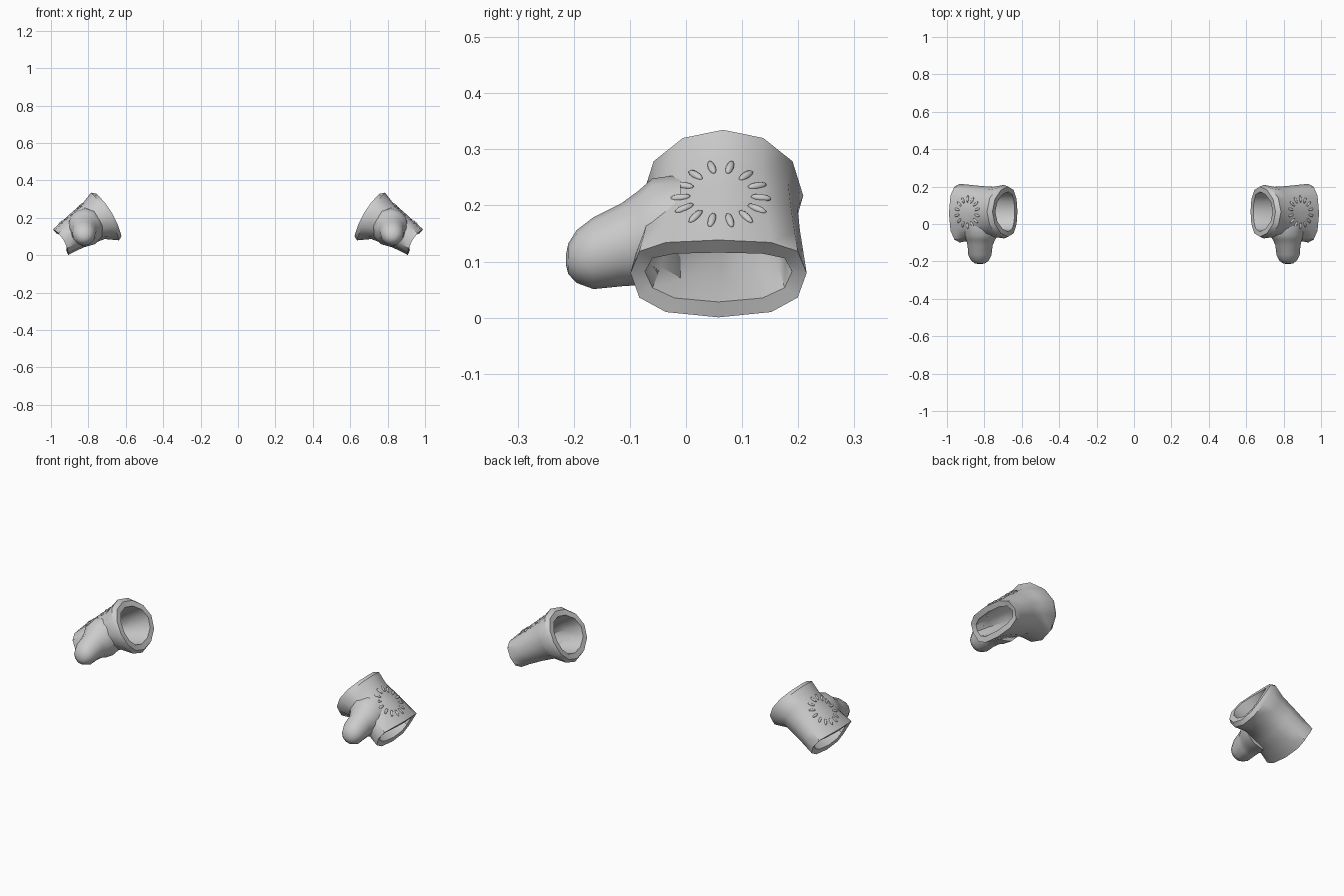
import bpy, bmesh, math
from mathutils import Vector, Matrix
from mathutils.bvhtree import BVHTree

if "Cube" in bpy.data.objects:
    bpy.data.objects.remove(bpy.data.objects["Cube"])

grey = bpy.data.materials.new("light grey")
grey.diffuse_color = (0.6, 0.6, 0.6, 1)
grey.use_nodes = True
grey.node_tree.nodes["Principled BSDF"].inputs["Base Color"].default_value = grey.diffuse_color

N = 12
ORIGIN = Vector((0.69, 0, 0.215))      # middle of the wrist opening
AXIS = Vector((0.862, 0, -0.507))      # wrist to fingers
UP = Vector((0.507, 0, 0.862))         # out of the back of the hand
# each ring: along axis, up offset, up radius, y centre, y radius, squareness
OUTER = [(0.0, 0, .132, .066, .134, 2.0), (.022, .004, .148, .066, .143, 2.0),
         (.085, .014, .113, .065, .134, 2.1), (.16, .014, .100, .062, .141, 2.3),
         (.24, .010, .087, .060, .150, 2.5), (.297, .006, .080, .058, .157, 2.7)]
INNER = [(.292, .006, .051, .058, .131, 2.7), (.22, .010, .060, .060, .118, 2.4),
         (.10, .012, .082, .064, .104, 2.1), (0.0, 0, .102, .066, .106, 2.0)]


def ring(t, v0, rv, yc, ry, p):
    pts = []
    for i in range(N):
        a = 2 * math.pi * i / N
        c, s = math.cos(a), math.sin(a)
        y = yc + ry * math.copysign(abs(c) ** (2 / p), c)
        v = v0 + rv * math.copysign(abs(s) ** (2 / p), s)
        q = ORIGIN + AXIS * (t - 0.02 * c * c) + UP * v
        pts.append(Vector((q.x, y, q.z)))
    return pts


def loft(rings, closed):
    """Skin a list of rings, looped into a tube or capped."""
    bm = bmesh.new()
    rows = [[bm.verts.new(p) for p in r] for r in rings]
    n = len(rows[0])
    for k in range(len(rows) if closed else len(rows) - 1):
        a, b = rows[k], rows[(k + 1) % len(rows)]
        for i in range(n):
            j = (i + 1) % n
            bm.faces.new((a[i], a[j], b[j], b[i]))
    if not closed:
        bm.faces.new(rows[0])
        bm.faces.new(rows[-1])
    bmesh.ops.recalc_face_normals(bm, faces=bm.faces)
    return bm


def finish(bm, name, side, angle=40):
    if side < 0:
        bmesh.ops.scale(bm, vec=(-1, 1, 1), verts=bm.verts)
        bmesh.ops.reverse_faces(bm, faces=bm.faces)
    me = bpy.data.meshes.new(name)
    bm.to_mesh(me)
    bm.free()
    ob = bpy.data.objects.new(name, me)
    bpy.context.collection.objects.link(ob)
    me.materials.append(grey)
    bpy.ops.object.select_all(action='DESELECT')
    ob.select_set(True)
    bpy.context.view_layer.objects.active = ob
    bpy.ops.object.shade_smooth_by_angle(angle=math.radians(angle))
    return ob


def thumb_mesh():
    # y, x, z, x radius, z radius from root to tip
    path = [(-.01, .815, .150, .100, .105), (-.06, .817, .150, .092, .098),
            (-.085, .820, .142, .077, .084), (-.115, .823, .130, .067, .074),
            (-.165, .824, .115, .062, .064), (-.195, .824, .109, .048, .047),
            (-.210, .824, .105, .028, .027), (-.214, .824, .103, .008, .008)]
    return loft([[Vector((x + rx * math.cos(2 * math.pi * i / N), y,
                          z + rz * math.sin(2 * math.pi * i / N)))
                  for i in range(N)] for y, x, z, rx, rz in path], False)


def petal_ring(tree):
    bm = bmesh.new()
    for i in range(14):
        a = 2 * math.pi * (i + 0.5) / 14
        out = AXIS * math.cos(a) + Vector((0, 1, 0)) * math.sin(a)
        start = ORIGIN + AXIS * .172 + Vector((0, .062, 0)) + UP * .3 + out * .072
        hit, normal, _, _ = tree.ray_cast(start, -UP)
        if hit is None:
            continue
        if normal.dot(UP) < 0:
            normal = -normal
        lx = (out - normal * out.dot(normal)).normalized()
        ly = normal.cross(lx)
        m = Matrix((lx, ly, normal)).transposed().to_4x4()
        m.translation = hit
        bmesh.ops.create_uvsphere(bm, u_segments=10, v_segments=6, radius=1,
                                  matrix=m @ Matrix.Diagonal((.019, .007, .006, 1)))
    return bm


for side, label in ((1, "right"), (-1, "left")):
    # hollow sleeve with thick rims
    bm = loft([ring(*r) for r in OUTER + INNER], True)
    tree = BVHTree.FromBMesh(bm)
    finish(bm, label + "_glove_sleeve", side)
    # rounded thumb, trimmed where it would enter the hand hollow
    thumb = finish(thumb_mesh(), label + "_glove_thumb", side, 60)
    bore = finish(loft([ring(*r) for r in INNER], False), label + "_hollow_cutter", side)
    bore.hide_render = True
    bore.hide_set(True)
    cut = thumb.modifiers.new("hollow", 'BOOLEAN')
    cut.operation, cut.object, cut.solver = 'DIFFERENCE', bore, 'EXACT'
    # raised sunburst on the back of the hand
    finish(petal_ring(tree), label + "_sunburst_petals", side, 60)
